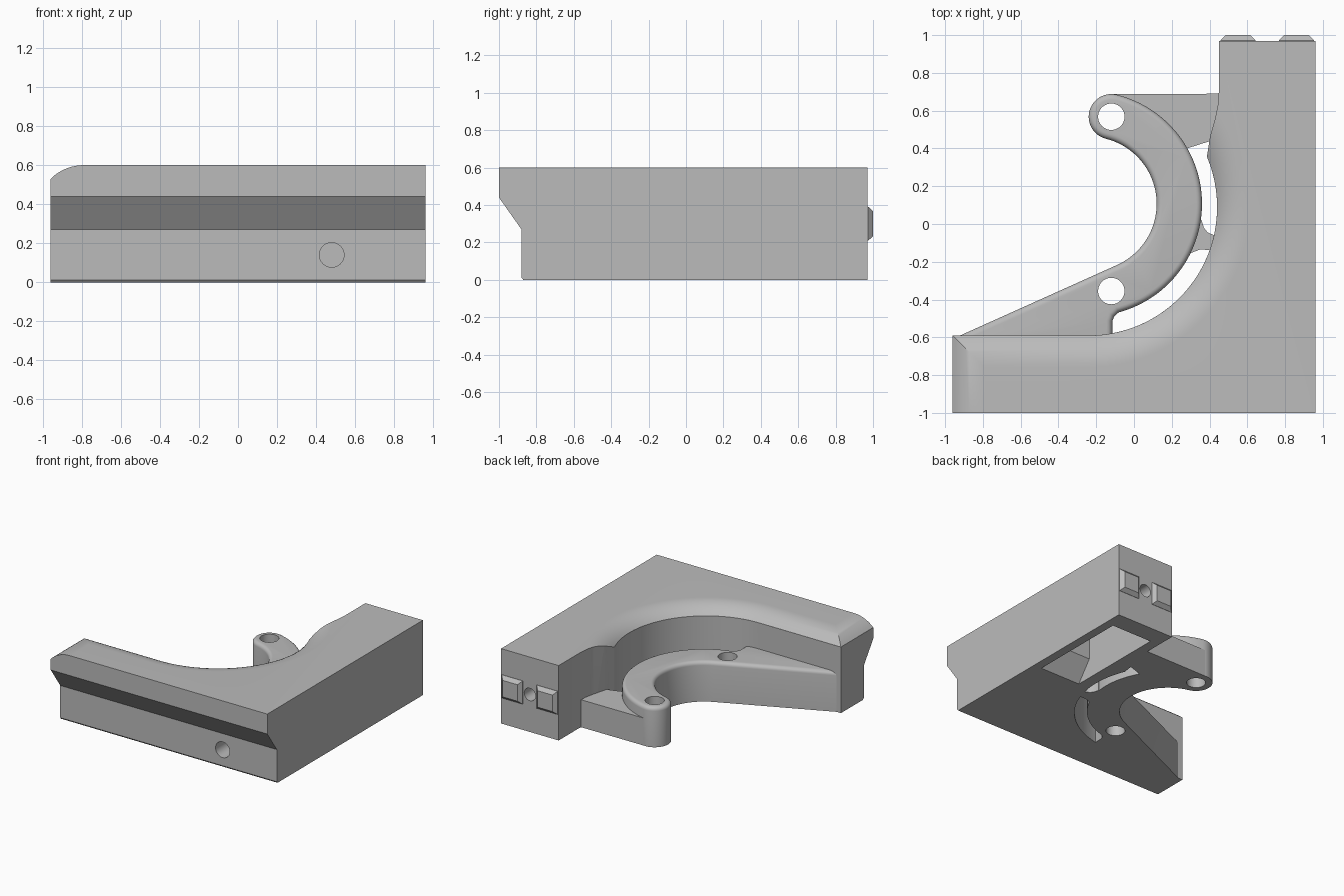
import bpy, bmesh
from math import sin, cos, radians
from mathutils import Vector

if "Cube" in bpy.data.objects:
    bpy.data.objects.remove(bpy.data.objects["Cube"], do_unlink=True)

grey = bpy.data.materials.new("plain grey")
grey.use_nodes = True
colour = (0.5, 0.5, 0.5, 1)
grey.diffuse_color = colour
grey.node_tree.nodes["Principled BSDF"].inputs["Base Color"].default_value = colour


def arc(c, r, a, b, n):
    steps = [radians(a + (b - a) * i / n) for i in range(n + 1)]
    return [(c[0] + r * cos(t), c[1] + r * sin(t)) for t in steps]


def circle(x, y, r):
    return arc((x, y), r, 0, 360, 40)[:-1]


def loft(name, rings, top_round=0):
    """Solid through matching closed cross-sections."""
    bm = bmesh.new()
    rows = [[bm.verts.new(p) for p in ring] for ring in rings]
    n = len(rows[0])
    for lo, hi in zip(rows, rows[1:]):
        for i in range(n):
            j = (i + 1) % n
            bm.faces.new((lo[i], lo[j], hi[j], hi[i]))
    bm.faces.new(rows[0][::-1])
    top = bm.faces.new(rows[-1])
    bmesh.ops.recalc_face_normals(bm, faces=bm.faces)
    if top_round:
        bmesh.ops.bevel(bm, geom=list(top.edges), offset=top_round, segments=5,
                        profile=0.5, affect='EDGES', clamp_overlap=False)
    mesh = bpy.data.meshes.new(name)
    bm.to_mesh(mesh)
    bm.free()
    mesh.materials.append(grey)
    ob = bpy.data.objects.new(name, mesh)
    bpy.context.collection.objects.link(ob)
    return ob


def prism(name, pts, axis, a, b, top_round=0):
    place = {'x': lambda p, h: (h, p[0], p[1]),
             'y': lambda p, h: (p[0], h, p[1]),
             'z': lambda p, h: (p[0], p[1], h)}[axis]
    return loft(name, [[place(p, h) for p in pts] for h in (a, b)], top_round)


def activate(ob):
    bpy.ops.object.select_all(action='DESELECT')
    ob.select_set(True)
    bpy.context.view_layer.objects.active = ob


def cut(ob, cutter):
    cutter.hide_render = True
    activate(ob)
    mod = ob.modifiers.new("cut", 'BOOLEAN')
    mod.operation, mod.solver, mod.object = 'DIFFERENCE', 'EXACT', cutter
    bpy.ops.object.modifier_apply(modifier=mod.name)
    bpy.data.objects.remove(cutter, do_unlink=True)


# Corner body: tall L-shape with a curved inner wall
WALL = (-0.24, 0.09)
WALL_R = 0.68
outline = [(0.96, 0.97), (0.45, 0.97), (0.45, 0.71), (0.444, 0.63), (0.43, 0.56), (0.402, 0.46)]
outline += arc(WALL, WALL_R, 23, -90, 44)
outline += [(-0.96, WALL[1] - WALL_R), (-0.96, -1), (0.96, -1)]
body = prism("corner_body", outline, 'z', 0, 0.6)

# Undercut along the front
cut(body, prism("front_undercut", [(-1.05, -0.1), (-0.87, -0.1), (-0.87, 0), (-0.88, 0.012),
                                   (-0.88, 0.27), (-1.05, 0.511)], 'x', -1.2, 1.2))

# Rounded top edges: profile of (distance into the body, height)
over = [(0.17 - 0.24 * sin(t), 0.36 + 0.24 * cos(t))
        for t in (radians(45 - 5 * i) for i in range(10))]
over = [(-0.1, 0.7), (-0.1, over[0][1])] + over + [(0.17, 0.7)]
sections = [[(-1.1, WALL[1] - WALL_R - d, z) for d, z in over]]
for i in range(57):
    t = radians(-90 + 2.5 * i)
    sections.append([(WALL[0] + (WALL_R + d) * cos(t), WALL[1] + (WALL_R + d) * sin(t), z)
                     for d, z in over])
cut(body, loft("inner_round", sections))
cut(body, prism("end_round", [(-0.96 + d, z) for d, z in over], 'y', -1.2, 0))

# Underside pocket with a sloped end, and the bolt holes
cut(body, prism("pocket", [(0, -0.1), (0, 0), (0.12, 0.16), (0.12, 0.42),
                           (0.82, 0.42), (0.82, -0.1)], 'x', 0.53, 0.89))
cut(body, prism("front_hole", circle(0.48, 0.14, 0.063), 'y', -1.1, -0.5))
cut(body, prism("back_hole", circle(0.705, 0.3, 0.05), 'y', 0.75, 1.1))

# Curved arm with its triangular gusset, rounded on top
ARM = (-0.235, 0.107)
boss = (-0.12, 0.568)
plan = arc(ARM, 0.595, 76, -75, 60)
plan += [(-0.105, -0.49), (-0.115, -0.515), (-0.115, -0.7), (-0.92, -0.7), (-0.92, -0.59)]
plan += arc(ARM, 0.355, -66, 76, 44)
plan += arc(boss, 0.12, 256, 76, 24)[1:-1]
arm = prism("curved_arm", plan, 'z', 0, 0.32, top_round=0.03)
for y in (boss[1], -0.355):
    cut(arm, prism("arm_hole", circle(-0.12, y, 0.07), 'z', -0.1, 0.5))

# Lower webs tying the arm to the body
web = prism("end_web", [(-0.11, 0.687), (0.47, 0.69), (0.47, 0.45), (0.39, 0.435),
                        (0.28, 0.40), (0.1, 0.55)], 'z', 0, 0.22)
spoke = prism("middle_web", [(0.33, 0.02), (0.358, 0.02), (0.37, -0.02), (0.39, -0.045),
                             (0.45, -0.07), (0.45, -0.14), (0.35, -0.135), (0.31, -0.15),
                             (0.27, -0.17)], 'z', 0, 0.22)

# Locating tabs on the back face
tabs = []
for side, x in (("right", 0.55), ("left", 0.86)):
    rings = [[(x + sx * w, y, 0.3 + sz * w) for sx, sz in ((-1, -1), (1, -1), (1, 1), (-1, 1))]
             for w, y in ((0.093, 0.96), (0.093, 0.972), (0.066, 1.0))]
    tabs.append(loft(side + "_tab", rings))

for ob in [body, arm, web, spoke] + tabs:
    activate(ob)
    bpy.ops.object.shade_smooth_by_angle(angle=radians(30))
